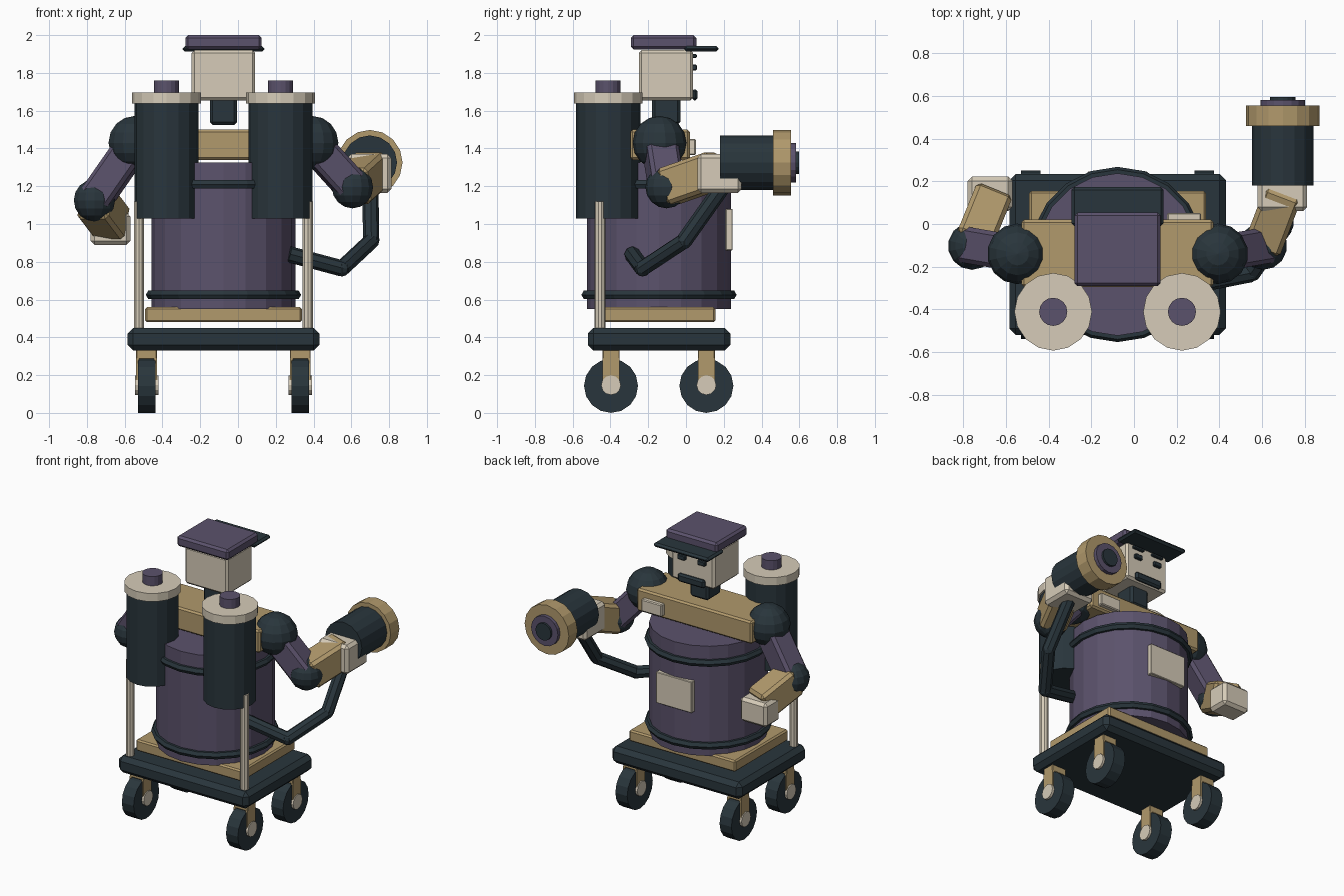
import bpy, math
from mathutils import Vector

if "Cube" in bpy.data.objects:
    bpy.data.objects.remove(bpy.data.objects["Cube"])

CX, CY = -0.077, -0.143   # body axis


def mat(name, rgb):
    m = bpy.data.materials.new(name)
    m.diffuse_color = (*rgb, 1)
    m.use_nodes = True
    m.node_tree.nodes["Principled BSDF"].inputs["Base Color"].default_value = m.diffuse_color
    return m


PURPLE = mat("purple", (0.105, 0.085, 0.15))
DARK = mat("dark", (0.022, 0.036, 0.045))
GOLD = mat("tan", (0.44, 0.32, 0.15))
CREAM = mat("cream", (0.67, 0.60, 0.48))


def finish(name, m, bevel=0.0):
    o = bpy.context.object
    o.name = name
    o.data.materials.append(m)
    if bevel:
        b = o.modifiers.new("bevel", 'BEVEL')
        b.width, b.segments = bevel, 1
    return o


def box(name, x, y, z, m, bevel=0.012):
    """Box from (min, max) ranges."""
    bpy.ops.mesh.primitive_cube_add(size=1, location=[(a + b) / 2 for a, b in (x, y, z)])
    o = bpy.context.object
    o.scale = [b - a for a, b in (x, y, z)]
    bpy.ops.object.transform_apply(location=False, rotation=False, scale=True)
    return finish(name, m, bevel)


def rod(name, p, q, r, m, sides=16, bevel=0.0):
    """Cylinder between two points."""
    p, q = Vector(p), Vector(q)
    d = q - p
    bpy.ops.mesh.primitive_cylinder_add(vertices=sides, radius=r, depth=d.length, location=(p + q) / 2,
                                        rotation=d.to_track_quat('Z', 'Y').to_euler())
    return finish(name, m, bevel)


def beam(name, p, q, w, h, m, bevel=0.02):
    """Rectangular limb between two points."""
    p, q = Vector(p), Vector(q)
    d = q - p
    bpy.ops.mesh.primitive_cube_add(size=1, location=(p + q) / 2,
                                    rotation=d.to_track_quat('Z', 'Y').to_euler())
    bpy.context.object.scale = (w, h, d.length)
    bpy.ops.object.transform_apply(location=False, rotation=False, scale=True)
    return finish(name, m, bevel)


def ball(name, c, r):
    bpy.ops.mesh.primitive_uv_sphere_add(segments=14, ring_count=8, radius=r, location=c)
    return finish(name, DARK)


# cart platform and deck
box("cart_platform", (CX - 0.508, CX + 0.508), (-0.52, 0.235), (0.33, 0.45), DARK, 0.03)
box("cart_deck", (CX - 0.415, CX + 0.415), (-0.44, 0.155), (0.48, 0.56), GOLD, 0.01)

# casters
for sx, side in ((-1, "left"), (1, "right")):
    for y, end in ((-0.397, "front"), (0.108, "back")):
        x, n = CX + sx * 0.407, f"{side}_{end}"
        rod(f"wheel_{n}", (x - 0.046, y, 0.143), (x + 0.046, y, 0.143), 0.143, DARK)
        rod(f"wheel_hub_{n}", (x - 0.062, y, 0.147), (x + 0.062, y, 0.147), 0.052, CREAM, 12)
        box(f"fork_top_{n}", (x - 0.055, x + 0.055), (y - 0.045, y + 0.045), (0.285, 0.335), GOLD, 0.004)
        for k in (-1, 1):
            box(f"fork_cheek_{n}", sorted((x + k * 0.04, x + k * 0.055)), (y - 0.045, y + 0.045),
                (0.15, 0.29), GOLD, 0)

# barrel torso with hoops and blank label
rod("barrel", (CX, CY, 0.55), (CX, CY, 1.325), 0.381, PURPLE, 20)
for z in (0.625, 1.21):
    bpy.ops.mesh.primitive_torus_add(major_segments=20, minor_segments=6, major_radius=0.385,
                                     minor_radius=0.026, location=(CX, CY, z))
    finish("barrel_hoop", DARK)
box("barrel_label", (CX - 0.14, CX + 0.14), (0.21, 0.247), (0.86, 1.08), CREAM, 0.004)

# shoulder bar with blank badge
box("shoulder_bar", (CX - 0.45, CX + 0.45), (-0.295, 0.02), (1.34, 1.5), GOLD, 0.012)
box("badge", (0.155, 0.315), (0.015, 0.052), (1.365, 1.45), CREAM, 0.006)

# head and cap
box("neck", (CX - 0.072, CX + 0.072), (-0.18, -0.03), (1.525, 1.67), DARK, 0.015)
box("head", (CX - 0.168, CX + 0.168), (-0.25, 0.038), (1.655, 1.92), CREAM, 0.015)
box("cap_top", (CX - 0.202, CX + 0.202), (-0.292, 0.055), (1.925, 2.0), PURPLE, 0.015)
box("cap_visor", (CX - 0.216, CX + 0.216), (-0.01, 0.173), (1.912, 1.942), DARK, 0.013)
for k in (-1, 1):
    ex = CX + k * 0.078
    box("eye", (ex - 0.03, ex + 0.03), (0.03, 0.057), (1.812, 1.845), DARK, 0.005)
    box("brow", (ex - 0.045, ex + 0.045), (0.03, 0.057), (1.88, 1.9), DARK, 0.005)
box("moustache", (CX - 0.105, CX + 0.105), (0.03, 0.062), (1.655, 1.713), DARK, 0.012)

# tanks and support poles
for k in (-1, 1):
    tx, ty = CX + k * 0.302, -0.412
    rod("tank_body", (tx, ty, 1.03), (tx, ty, 1.64), 0.17, DARK)
    rod("tank_lid", (tx, ty, 1.637), (tx, ty, 1.695), 0.182, CREAM)
    rod("tank_knob", (tx, ty, 1.69), (tx, ty, 1.76), 0.066, PURPLE)
    px = CX + k * 0.447
    rod("tank_pole", (px, -0.455, 0.44), (px, -0.455, 1.12), 0.029, CREAM, 10)

# arms
for k, side, ez, wrist in ((-1, "left", 1.125, (-0.665, 0.13, 1.0)),
                           (1, "right", 1.195, (0.71, 0.17, 1.29))):
    shoulder = (CX + k * 0.47, -0.14, 1.43)
    elbow = (CX + k * 0.683, -0.103, ez)
    ball(f"shoulder_{side}", shoulder, 0.142)
    ball(f"elbow_{side}", elbow, 0.112)
    beam(f"upper_arm_{side}", shoulder, elbow, 0.17, 0.17, PURPLE)
    beam(f"forearm_{side}", elbow, wrist, 0.18, 0.2, GOLD)
box("hand_left", (-0.78, -0.57), (0.06, 0.222), (0.89, 1.06), CREAM, 0.02)
box("hand_right", (0.58, 0.812), (0.06, 0.295), (1.165, 1.37), CREAM, 0.02)

# nozzle held in the right hand
for name, y0, y1, r, m in (("nozzle_body", 0.18, 0.47, 0.144, DARK), ("nozzle_collar", 0.46, 0.557, 0.173, GOLD),
                           ("nozzle_ring", 0.55, 0.582, 0.105, PURPLE), ("nozzle_core", 0.57, 0.597, 0.06, DARK)):
    rod(name, (0.698, y0, 1.325), (0.698, y1, 1.325), r, m)

# hose from nozzle to barrel
path = [(0.70, 0.21, 1.22), (0.705, -0.01, 0.91), (0.55, -0.23, 0.765), (0.27, -0.285, 0.84)]
for i in range(3):
    rod("hose_segment", path[i], path[i + 1], 0.043, DARK, 8)
for p in path[1:3]:
    bpy.ops.mesh.primitive_uv_sphere_add(segments=8, ring_count=6, radius=0.043, location=p)
    finish("hose_joint", DARK)
